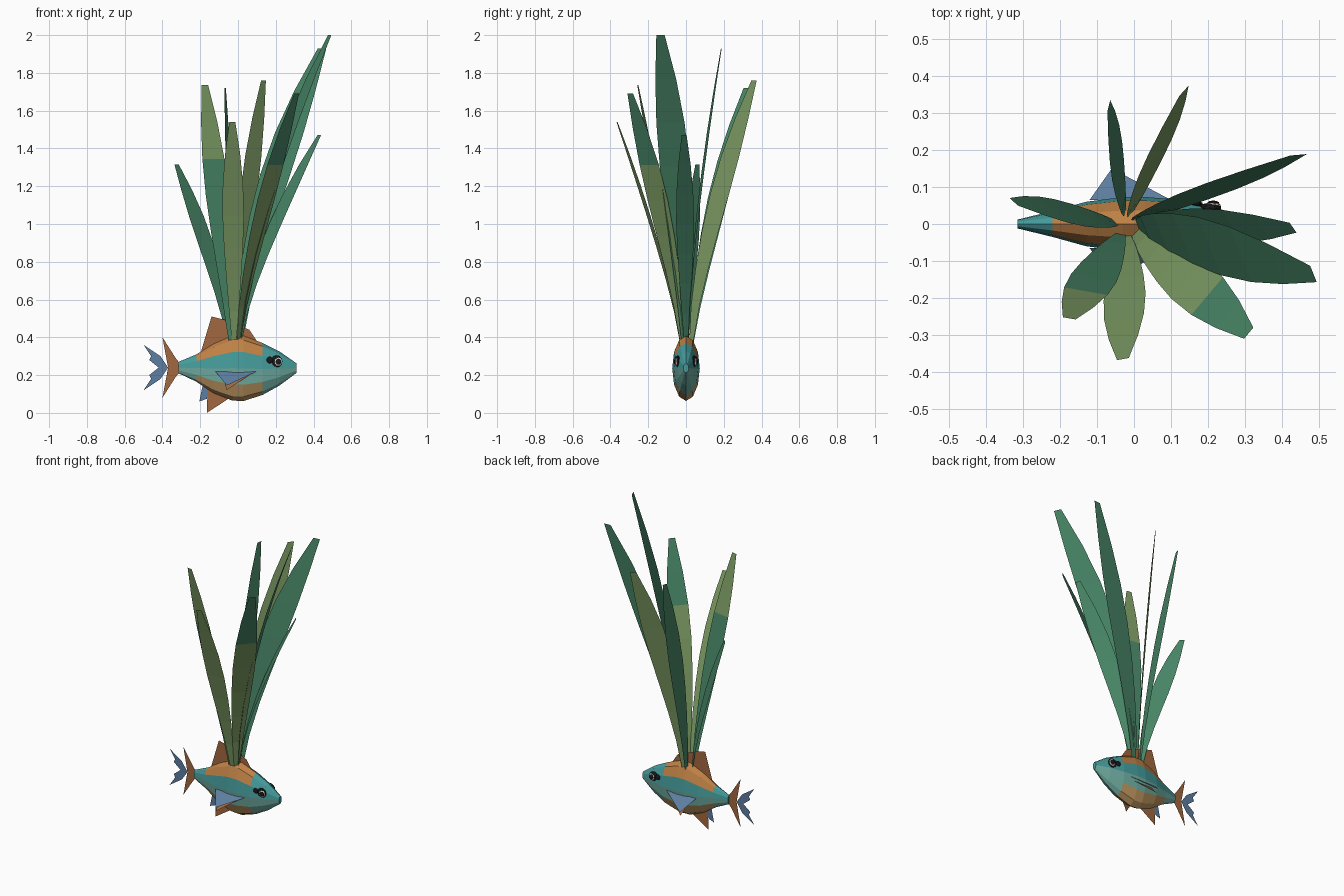
import bpy, bmesh
from math import sin, cos, pi, radians
from mathutils import Vector

if "Cube" in bpy.data.objects:
    bpy.data.objects.remove(bpy.data.objects["Cube"])


def mat(name, r, g, b):
    m = bpy.data.materials.new(name)
    m.diffuse_color = (r, g, b, 1)
    m.use_nodes = True
    m.node_tree.nodes["Principled BSDF"].inputs["Base Color"].default_value = m.diffuse_color
    return m


TEAL = mat("teal", 0.06, 0.33, 0.33)
PALE = mat("pale_teal", 0.16, 0.42, 0.36)
ORANGE = mat("orange", 0.52, 0.22, 0.06)
SAND = mat("sand", 0.52, 0.31, 0.12)
RUST = mat("rust", 0.36, 0.14, 0.05)
BLUE = mat("blue", 0.11, 0.21, 0.36)
GREEN = mat("blue_green", 0.065, 0.24, 0.135)
OLIVE = mat("olive_green", 0.21, 0.34, 0.13)
BLACK = mat("black", 0.01, 0.01, 0.01)
WHITE = mat("white", 0.75, 0.72, 0.65)


def mesh(name, verts, faces, mats, idx=None):
    me = bpy.data.meshes.new(name)
    me.from_pydata([tuple(v) for v in verts], [], faces)
    for m in mats:
        me.materials.append(m)
    for i, p in enumerate(me.polygons):
        p.material_index = idx[i] if idx else 0
    ob = bpy.data.objects.new(name, me)
    bpy.context.collection.objects.link(ob)
    return ob


# Faceted fish body: stations of (x, bottom z, top z, half width)
stations = [(-0.315, 0.21, 0.27, 0.012), (-0.22, 0.165, 0.31, 0.035),
            (-0.13, 0.105, 0.365, 0.06), (-0.03, 0.065, 0.408, 0.073),
            (0.03, 0.063, 0.408, 0.073), (0.13, 0.095, 0.37, 0.065),
            (0.22, 0.145, 0.325, 0.045), (0.31, 0.212, 0.262, 0.014)]
N = 12
verts, faces, idx = [], [], []
for x, lo, hi, w in stations:
    for k in range(N):
        a = 2 * pi * k / N
        verts.append((x, w * cos(a), (lo + hi) / 2 + (hi - lo) / 2 * sin(a)))
for s in range(len(stations) - 1):
    for k in range(N):
        j = (k + 1) % N
        faces.append((s * N + k, s * N + j, s * N + N + j, s * N + N + k))
        h = sin(2 * pi * (k + 0.5) / N)
        mid = 1 <= s <= 4
        idx.append(2 if h > 0.5 and mid else 3 if h < -0.5 and mid else 1 if h < 0 else 0)
faces += [tuple(range(N)), tuple(range(len(verts) - N, len(verts)))]
idx += [0, 0]
body = mesh("fish_body", verts, faces, [TEAL, PALE, ORANGE, SAND], idx)
bm = bmesh.new()
bm.from_mesh(body.data)
bmesh.ops.recalc_face_normals(bm, faces=bm.faces)
bm.to_mesh(body.data)
bm.free()


# Flat fins in the centre plane
def fin(name, pts, m, y=0.0):
    mesh(name, [(x, y, z) for x, z in pts], [tuple(range(len(pts)))], [m])


fin("dorsal_fin", [(-0.2, 0.31), (-0.14, 0.51), (-0.06, 0.49), (0.06, 0.44),
                   (0.1, 0.38), (0, 0.36)], RUST)
fin("tail_fin", [(-0.29, 0.24), (-0.33, 0.29), (-0.4, 0.4), (-0.37, 0.24),
                 (-0.4, 0.08), (-0.33, 0.19)], RUST)
fin("tail_fringe", [(-0.37, 0.24), (-0.41, 0.3), (-0.5, 0.36), (-0.46, 0.3), (-0.47, 0.28),
                    (-0.42, 0.24), (-0.47, 0.2), (-0.46, 0.18), (-0.5, 0.12), (-0.41, 0.18)], BLUE)
fin("anal_fin", [(-0.16, 0.16), (-0.165, 0.0), (-0.05, 0.075), (-0.03, 0.1)], RUST)
fin("anal_fringe", [(-0.18, 0.18), (-0.205, 0.06), (-0.165, 0.075), (-0.14, 0.14)], BLUE)

# Side fins and eyes, mirrored
for s, side in ((-1, "front"), (1, "back")):
    mesh("side_fin_" + side, [(-0.12, s * 0.065, 0.22), (0.1, s * 0.065, 0.22),
                              (-0.06, s * 0.15, 0.145)], [(0, 1, 2)], [BLUE])
    mesh("side_fin_lower_" + side, [(-0.08, s * 0.065, 0.2), (0.06, s * 0.065, 0.2),
                                    (-0.06, s * 0.145, 0.12)], [(0, 1, 2)], [RUST])
    for name, x, y, z, r, m in (("eye_rim", 0.205, 0.044, 0.273, 0.032, BLACK),
                                ("eye_white", 0.212, 0.05, 0.271, 0.023, WHITE),
                                ("pupil", 0.214, 0.057, 0.271, 0.016, BLACK),
                                ("eye_spot", 0.168, 0.055, 0.28, 0.018, BLACK)):
        bpy.ops.mesh.primitive_uv_sphere_add(segments=10, ring_count=6, radius=r,
                                             location=(x, s * y, z))
        ob = bpy.context.object
        ob.name = name + "_" + side
        ob.scale.y = 0.4
        ob.data.materials.append(m)


# Long leaves: tip, width, direction across (degrees), outward bend, lower/upper colour
def leaf(n, tip, width, angle, bend, low, high, rows=7):
    tip = Vector(tip)
    out = Vector((tip.x + 0.02, tip.y, 0)).normalized()
    base = Vector((-0.02, 0, 0.37)) + out * 0.03
    across = Vector((cos(radians(angle)), sin(radians(angle)), 0))
    shape = (0.2, 0.45, 0.68, 0.88, 1.0, 0.95, 0.7, 0.28)
    vs = []
    for i in range(rows + 1):
        t = i / rows
        c = base + (tip - base) * t ** bend
        c.z = base.z + (tip.z - base.z) * t
        half = across * width * shape[i] / 2
        vs += [c - half, c + half]
    fs = [(2 * i, 2 * i + 1, 2 * i + 3, 2 * i + 2) for i in range(rows)]
    mesh("leaf_%d" % n, vs, fs, [low, high], [0 if i < 5 else 1 for i in range(rows)])


leaves = [((0.485, -0.135, 2.0), 0.17, 112, 1.6, GREEN, GREEN),
          ((0.43, -0.01, 1.47), 0.115, 125, 1.45, GREEN, GREEN),
          ((0.31, -0.295, 1.69), 0.14, 50, 1.35, OLIVE, GREEN),
          ((0.135, 0.36, 1.76), 0.135, 48, 1.4, OLIVE, OLIVE),
          ((-0.03, -0.365, 1.54), 0.115, 10, 1.25, OLIVE, OLIVE),
          ((-0.175, -0.255, 1.735), 0.125, -10, 1.15, GREEN, OLIVE),
          ((-0.325, 0.06, 1.315), 0.11, -42, 1.4, GREEN, GREEN),
          ((-0.068, 0.32, 1.72), 0.11, 76, 1.3, GREEN, GREEN),
          ((0.445, 0.187, 1.93), 0.16, 5, 1.5, GREEN, GREEN)]
for n, args in enumerate(leaves, 1):
    leaf(n, *args)
